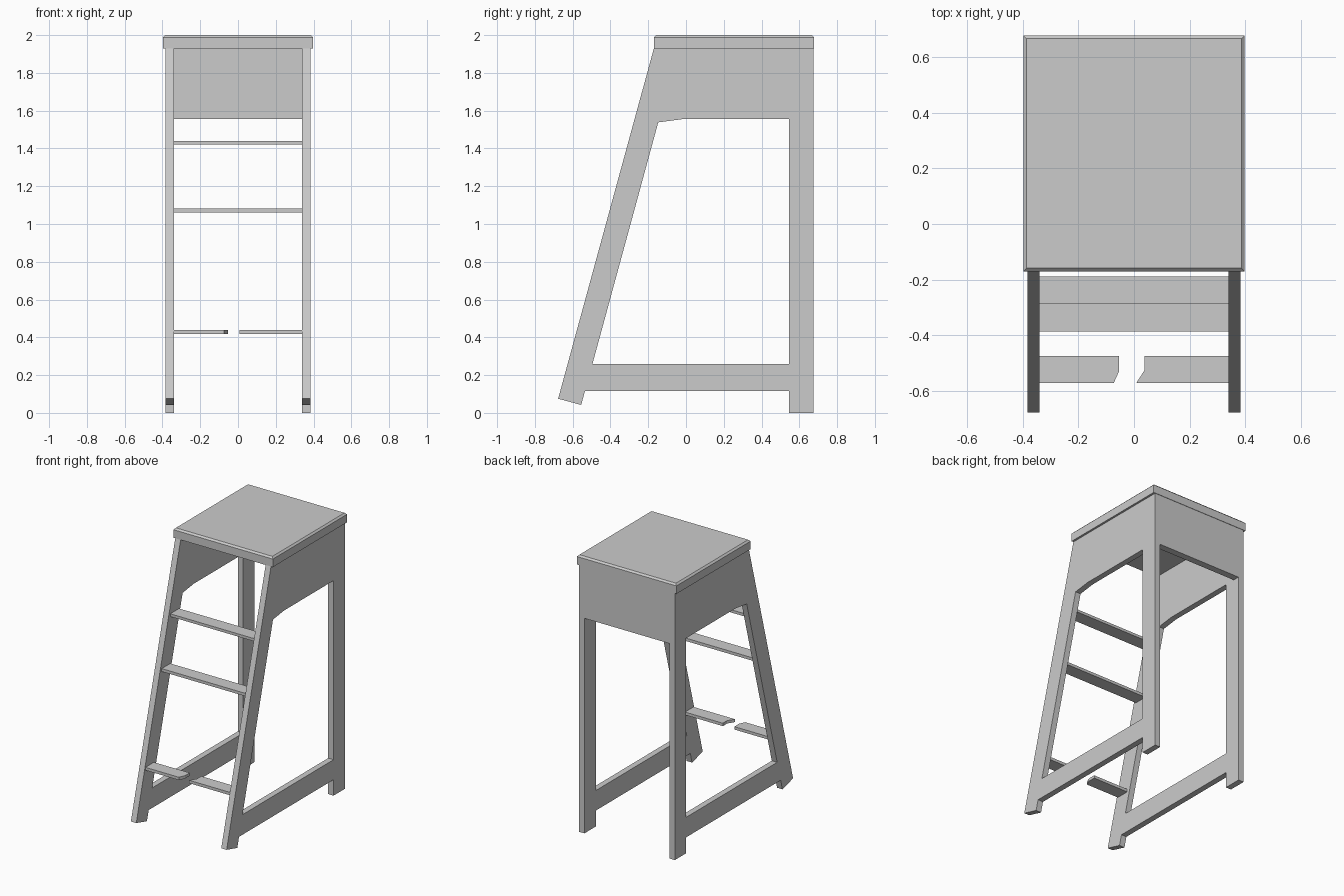
import bpy, bmesh
from mathutils import Vector

if "Cube" in bpy.data.objects:
    bpy.data.objects.remove(bpy.data.objects["Cube"])


def prism(name, loops, to3d, offset):
    """Fill the outline (first loop) minus holes (other loops) and extrude it."""
    bm = bmesh.new()
    for loop in loops:
        vs = [bm.verts.new(to3d(a, b)) for a, b in loop]
        for i, v in enumerate(vs):
            bm.edges.new((v, vs[(i + 1) % len(vs)]))
    bmesh.ops.triangle_fill(bm, use_beauty=True, use_dissolve=False, edges=bm.edges[:])
    ext = bmesh.ops.extrude_face_region(bm, geom=bm.faces[:], use_keep_orig=True)
    moved = [g for g in ext["geom"] if isinstance(g, bmesh.types.BMVert)]
    bmesh.ops.translate(bm, verts=moved, vec=Vector(offset))
    bmesh.ops.recalc_face_normals(bm, faces=bm.faces[:])
    mesh = bpy.data.meshes.new(name)
    bm.to_mesh(mesh)
    bm.free()
    obj = bpy.data.objects.new(name, mesh)
    bpy.context.collection.objects.link(obj)
    return obj


def rect(x0, x1, y0, y1):
    return [(x0, y0), (x1, y0), (x1, y1), (x0, y1)]


def board(name, outline, z0, z1):
    return prism(name, [outline], lambda a, b: (a, b, z0), (0, 0, z1 - z0))


# Side frames: slanted front leg, straight back leg, rail and apron in one panel
outer = [(-0.17, 1.93), (-0.677, 0.075), (-0.555, 0.042), (-0.535, 0.115),
         (0.545, 0.115), (0.545, 0.0), (0.675, 0.0), (0.675, 1.93)]
opening = [(-0.495, 0.26), (0.545, 0.26), (0.545, 1.555), (-0.02, 1.555), (-0.147, 1.538)]
for name, x in (("left_side_frame", -0.383), ("right_side_frame", 0.34)):
    prism(name, [outer, opening], lambda a, b: (x, a, b), (0.043, 0, 0))

# Back apron between the back legs
board("back_apron", rect(-0.34, 0.34, 0.625, 0.675), 1.555, 1.93)

# Seat with chamfered top edges
seat = board("seat", rect(-0.398, 0.398, -0.17, 0.678), 1.93, 2.0)
bm = bmesh.new()
bm.from_mesh(seat.data)
bmesh.ops.dissolve_limit(bm, angle_limit=0.01, verts=bm.verts[:], edges=bm.edges[:])
top = [e for e in bm.edges if all(v.co.z > 1.99 for v in e.verts)]
bmesh.ops.bevel(bm, geom=top, offset=0.012, segments=1, affect='EDGES')
bm.to_mesh(seat.data)
bm.free()

# Whole rungs
board("upper_rung", rect(-0.34, 0.34, -0.288, -0.188), 1.42, 1.44)
board("middle_rung", rect(-0.34, 0.34, -0.386, -0.288), 1.06, 1.081)

# Snapped lowest rung
board("broken_rung_left", [(-0.34, -0.572), (-0.073, -0.572), (-0.054, -0.53),
                           (-0.054, -0.475), (-0.34, -0.475)], 0.417, 0.438)
board("broken_rung_right", [(0.34, -0.572), (0.008, -0.572), (0.038, -0.525),
                            (0.038, -0.475), (0.34, -0.475)], 0.417, 0.438)
